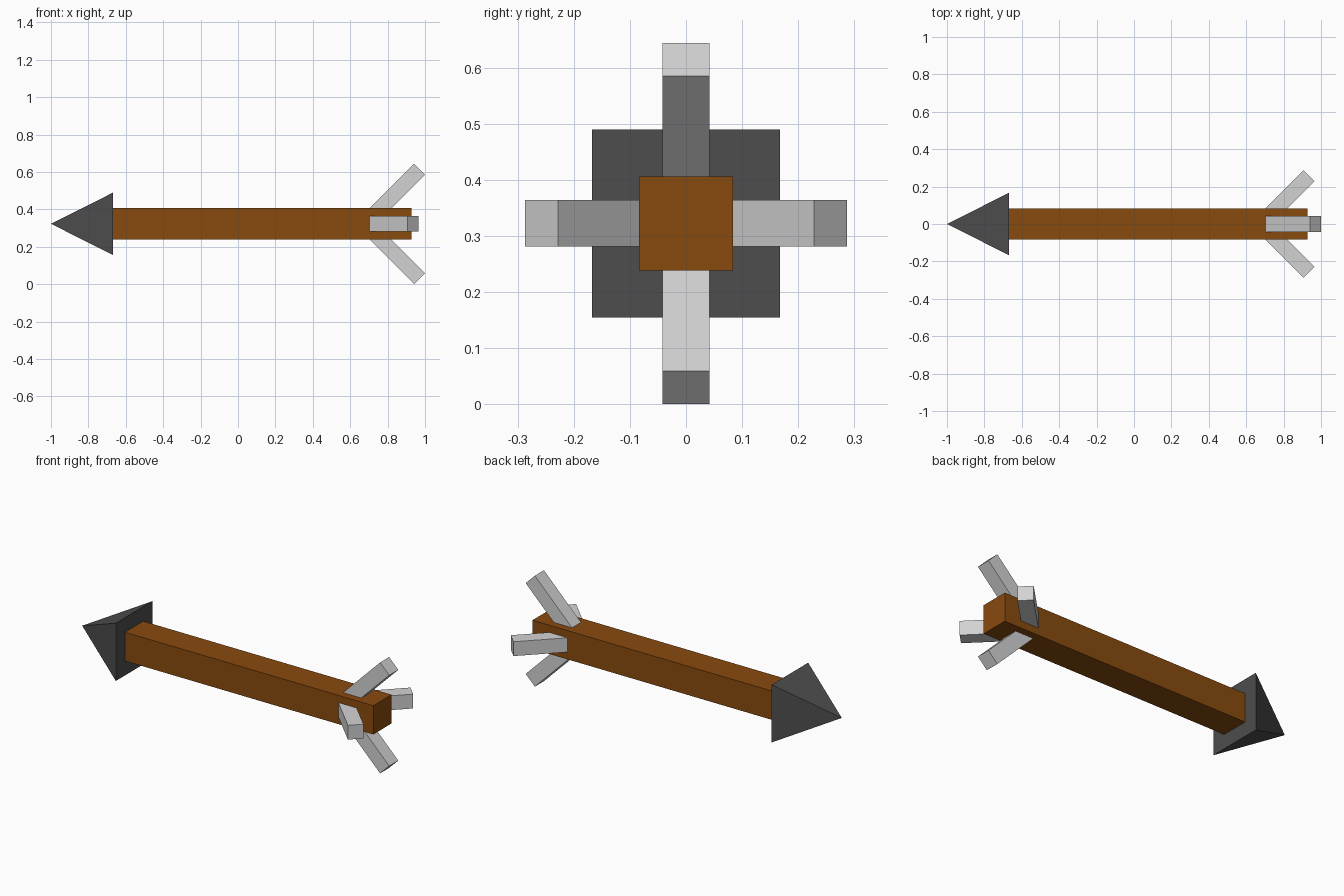
import bpy, bmesh, math
from mathutils import Matrix, Vector

if "Cube" in bpy.data.objects:
    bpy.data.objects.remove(bpy.data.objects["Cube"])

AXIS_Z = 0.3225   # height of the arrow's long axis


def material(name, rgb):
    m = bpy.data.materials.new(name)
    m.diffuse_color = (*rgb, 1)
    m.use_nodes = True
    m.node_tree.nodes["Principled BSDF"].inputs["Base Color"].default_value = m.diffuse_color
    return m


wood = material("brown wood", (0.25, 0.070, 0.0045))
iron = material("dark iron", (0.075, 0.075, 0.075))
feather = material("light grey feather", (0.65, 0.65, 0.65))


def finish(name, bm, mat):
    bmesh.ops.recalc_face_normals(bm, faces=bm.faces)
    mesh = bpy.data.meshes.new(name)
    bm.to_mesh(mesh)
    bm.free()
    mesh.materials.append(mat)
    obj = bpy.data.objects.new(name, mesh)
    bpy.context.collection.objects.link(obj)


def box(name, size, matrix, mat):
    bm = bmesh.new()
    bmesh.ops.create_cube(bm, size=1, matrix=matrix @ Matrix.Diagonal((*size, 1)))
    finish(name, bm, mat)


# Square shaft
x0, x1 = -0.667, 0.927
box("shaft", (x1 - x0, 0.167, 0.167),
    Matrix.Translation(((x0 + x1) / 2, 0, AXIS_Z)), wood)

# Four-sided pyramid head pointing to -x
bm = bmesh.new()
h = 0.1675
apex = bm.verts.new((-1, 0, AXIS_Z))
base = [bm.verts.new((x0, y * h, AXIS_Z + z * h))
        for y, z in ((-1, -1), (1, -1), (1, 1), (-1, 1))]
bm.faces.new(base)
for i in range(4):
    bm.faces.new((base[i], base[(i + 1) % 4], apex))
finish("arrow_head", bm, iron)

# Four fletching bars leaning back 45 degrees; the side pair sits a little deeper
T, L = 0.083, 0.41
d = Vector((1, 0, 1)).normalized()
for i, name in enumerate(("top", "right", "bottom", "left")):
    slide = 0.035 if i % 2 else 0.0
    tip = Vector((0.9705 - slide, 0, 0.2925 - slide))   # centre of the end face
    centre = tip - d * L / 2
    m = (Matrix.Translation((0, 0, AXIS_Z))
         @ Matrix.Rotation(i * math.pi / 2, 4, 'X')
         @ Matrix.Translation(centre)
         @ Matrix.Rotation(-math.pi / 4, 4, 'Y'))
    box(name + "_fletching", (L, T, T), m, feather)
